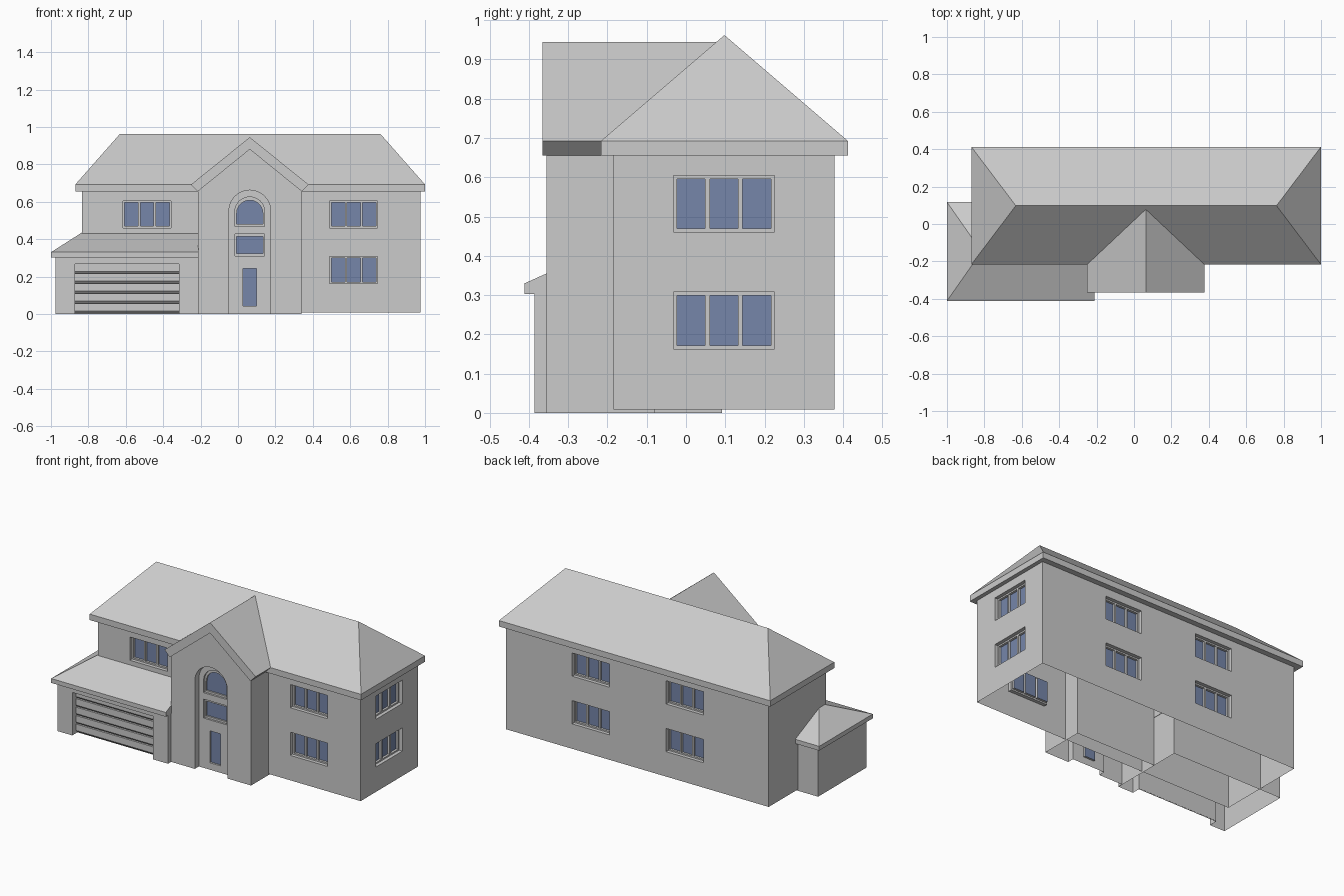
import bpy, bmesh
from math import radians, cos, sin, pi
from mathutils import Matrix

cube = bpy.data.objects.get("Cube")
if cube:
    bpy.data.objects.remove(cube, do_unlink=True)


def material(name, rgb):
    m = bpy.data.materials.new(name)
    m.use_nodes = True
    m.diffuse_color = (*rgb, 1)
    m.node_tree.nodes["Principled BSDF"].inputs["Base Color"].default_value = (*rgb, 1)
    return m


MATS = [material("plain grey", (0.6, 0.6, 0.6)), material("blue glass", (0.18, 0.24, 0.40))]
FRONT, SIDE, BACK, ALONG = 0, 90, 180, -90  # turn of the wall being worked on


def finish(name, bm):
    bmesh.ops.recalc_face_normals(bm, faces=bm.faces)
    me = bpy.data.meshes.new(name)
    bm.to_mesh(me)
    bm.free()
    for m in MATS:
        me.materials.append(m)
    ob = bpy.data.objects.new(name, me)
    bpy.context.collection.objects.link(ob)
    return ob


def add_prism(bm, outline, w0, w1, turn=FRONT, end_mat=0):
    """Extrude an upright outline inward from w0 to w1; end_mat colours the inner end."""
    near = [bm.verts.new((u, w0, z)) for u, z in outline]
    far = [bm.verts.new((u, w1, z)) for u, z in outline]
    bm.faces.new(near)
    bm.faces.new(far[::-1]).material_index = end_mat
    n = len(outline)
    for i in range(n):
        j = (i + 1) % n
        bm.faces.new((near[i], far[i], far[j], near[j]))
    bmesh.ops.transform(bm, matrix=Matrix.Rotation(radians(turn), 4, "Z"), verts=near + far)


def prism(name, *args):
    bm = bmesh.new()
    add_prism(bm, *args)
    return finish(name, bm)


def rect(u0, u1, z0, z1):
    return [(u0, z0), (u1, z0), (u1, z1), (u0, z1)]


def arch(cx, r, z0, spring, n=12):
    return [(cx - r, z0), (cx + r, z0)] + [
        (cx + r * cos(pi * i / n), spring + r * sin(pi * i / n)) for i in range(n + 1)]


def carve(ob, name, cuts):
    """Cut a group of pockets, each (outline, w0, w1, turn, end_mat)."""
    bm = bmesh.new()
    for cut in cuts:
        add_prism(bm, *cut)
    cutter = finish(name, bm)
    cutter.hide_render = True
    mod = ob.modifiers.new(name, "BOOLEAN")
    mod.operation, mod.solver, mod.object = "DIFFERENCE", "EXACT", cutter
    dg = bpy.context.evaluated_depsgraph_get()
    dg.update()
    me = bpy.data.meshes.new_from_object(ob.evaluated_get(dg))
    ob.modifiers.clear()
    ob.data = me
    bpy.data.objects.remove(cutter, do_unlink=True)


def open_bottom(ob):
    bm = bmesh.new()
    bm.from_mesh(ob.data)
    low = min(v.co.z for v in bm.verts)
    floor = [f for f in bm.faces if all(v.co.z < low + 0.001 for v in f.verts)]
    bmesh.ops.delete(bm, geom=floor, context="FACES_ONLY")
    bm.to_mesh(ob.data)
    bm.free()


def hip_roof(name, x0, x1, y0, y1, z0, z1, ridge0, ridge1, top):
    """Fascia band with a hipped roof above it."""
    bm = bmesh.new()
    rings = [[bm.verts.new((x, y, z)) for x, y in ((x0, y0), (x1, y0), (x1, y1), (x0, y1))]
             for z in (z0, z1)]
    lo, up = rings
    bm.faces.new(lo[::-1])
    for i in range(4):
        j = (i + 1) % 4
        bm.faces.new((lo[i], lo[j], up[j], up[i]))
    a, b = (bm.verts.new((x, (y0 + y1) / 2, top)) for x in (ridge0, ridge1))
    for f in ((up[0], up[1], b, a), (up[1], up[2], b), (up[2], up[3], a, b), (up[3], up[0], a)):
        bm.faces.new(f)
    return finish(name, bm)


# Main block with three-pane windows set into frames
main = prism("main_walls", rect(-0.835, 0.975, 0.008, 0.67), -0.185, 0.378)
LOW, HIGH = 0.163, 0.46
windows = [(FRONT, 0.185, -0.615, HIGH)]
for z in (LOW, HIGH):
    windows += [(FRONT, 0.185, 0.49, z), (SIDE, 0.975, -0.032, z),
                (BACK, 0.378, -0.52, z), (BACK, 0.378, 0.127, z)]
pockets, panes = [], []
for turn, dist, u, z in windows:
    pockets.append((rect(u, u + 0.257, z, z + 0.145), -dist - 0.05, -dist + 0.022, turn, 0))
    for k in range(3):
        p = u + 0.009 + k * 0.0835
        panes.append((rect(p, p + 0.072, z + 0.009, z + 0.136),
                      -dist - 0.05, -dist + 0.036, turn, 1))
carve(main, "window_pockets", pockets)
carve(main, "window_panes", panes)
open_bottom(main)
hip_roof("main_roof", -0.87, 1.0, -0.217, 0.413, 0.655, 0.692, -0.632, 0.762, 0.962)

# Entrance bay with arched recess, tall glazing and door light
CX, Y = 0.063, -0.355
entry = prism("entrance_walls", [(-0.213, 0), (0.339, 0), (0.339, 0.66), (CX, 0.883),
                                 (-0.213, 0.66)], Y, -0.08)
OUT = Y - 0.05
carve(entry, "entrance_recess", [(arch(CX, 0.112, -0.05, 0.55), OUT, Y + 0.04)])
carve(entry, "glazing_frames", [(arch(CX, 0.08, 0.468, 0.546), OUT, Y + 0.052),
                                (rect(CX - 0.08, CX + 0.08, 0.31, 0.428), OUT, Y + 0.052)])
carve(entry, "entrance_glass", [
    (arch(CX, 0.07, 0.48, 0.538), OUT, Y + 0.062, FRONT, 1),
    (rect(CX - 0.07, CX + 0.07, 0.322, 0.414), OUT, Y + 0.062, FRONT, 1),
    (rect(CX - 0.037, CX + 0.037, 0.043, 0.242), OUT, Y + 0.052, FRONT, 1)])
open_bottom(entry)
prism("entrance_roof", [(-0.251, 0.692), (-0.215, 0.655), (CX, 0.88), (CX + 0.278, 0.655),
                        (CX + 0.314, 0.692), (CX, 0.945)], -0.365, 0.08)

# Garage wing
garage = prism("garage_walls", rect(-0.975, -0.212, 0, 0.31), -0.386, 0.092)
carve(garage, "garage_opening", [(rect(-0.872, -0.316, -0.05, 0.268), -0.45, -0.335)])
open_bottom(garage)
hip_roof("garage_roof", -1.0, -0.21, -0.411, 0.117, 0.303, 0.33, -0.815, -0.21, 0.448)

# Garage door of overlapping slats
bm = bmesh.new()
for k in range(5):
    z = 0.004 + k * 0.0528
    add_prism(bm, [(0.334, z), (0.337, z), (0.349, z + 0.013), (0.349, z + 0.0528),
                   (0.334, z + 0.0528)], -0.872, -0.316, ALONG)
finish("garage_door", bm)
